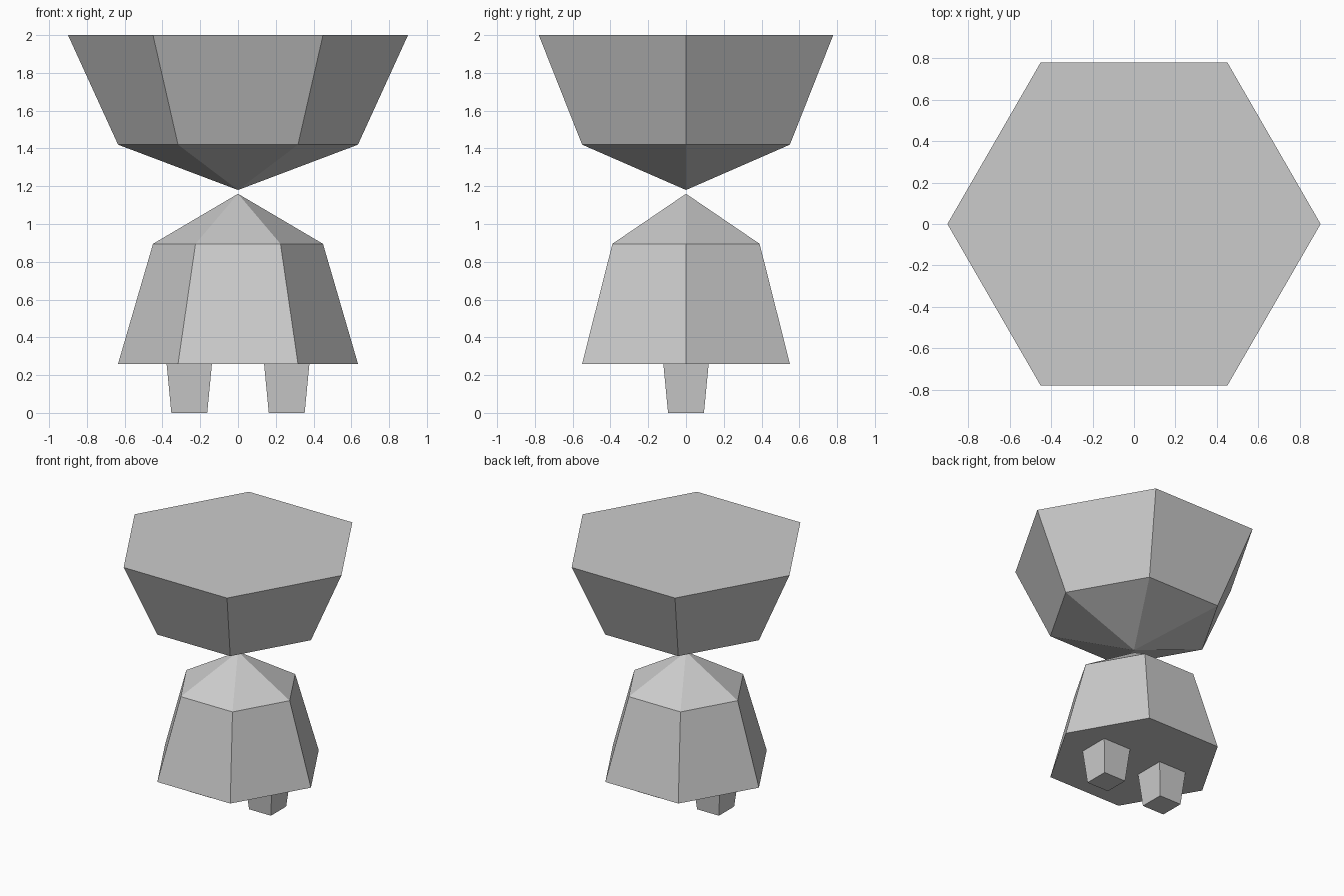
import bpy
import bmesh
from math import cos, sin, pi

if "Cube" in bpy.data.objects:
    bpy.data.objects.remove(bpy.data.objects["Cube"], do_unlink=True)

GREY = (0.6, 0.6, 0.6, 1.0)
grey = bpy.data.materials.new("plain grey")
grey.diffuse_color = GREY
grey.use_nodes = True
grey.node_tree.nodes["Principled BSDF"].inputs["Base Color"].default_value = GREY


def stacked_prism(name, sides, rings, turn=0.0, x=0.0):
    """Closed flat-sided solid from (radius, height) rings; radius 0 is a point."""
    bm = bmesh.new()
    loops = []
    for radius, z in rings:
        count = sides if radius else 1
        loops.append([bm.verts.new((x + radius * cos(turn + 2 * pi * i / sides),
                                    radius * sin(turn + 2 * pi * i / sides), z))
                      for i in range(count)])
    for low, high in zip(loops, loops[1:]):
        for i in range(sides):
            j = (i + 1) % sides
            corners = [low[i % len(low)], low[j % len(low)],
                       high[j % len(high)], high[i % len(high)]]
            bm.faces.new(list(dict.fromkeys(corners)))
    for loop in (loops[0], loops[-1]):
        if len(loop) > 1:
            bm.faces.new(loop)
    bmesh.ops.recalc_face_normals(bm, faces=bm.faces)
    mesh = bpy.data.meshes.new(name)
    bm.to_mesh(mesh)
    bm.free()
    mesh.materials.append(grey)
    obj = bpy.data.objects.new(name, mesh)
    bpy.context.collection.objects.link(obj)
    return obj


# Head: wide flat-topped hexagon tapering to a point at the neck
stacked_prism("head", 6, [(0, 1.18), (0.635, 1.42), (0.9, 2.0)])

# Body: flared hexagonal skirt with pointed shoulders
stacked_prism("body", 6, [(0.635, 0.26), (0.45, 0.895), (0, 1.16)])

# Legs: square pegs narrowing toward the floor
for name, side in (("left_leg", 1), ("right_leg", -1)):
    stacked_prism(name, 4, [(0.095 * 2 ** 0.5, 0), (0.12 * 2 ** 0.5, 0.26)],
                  turn=pi / 4, x=0.258 * side)
